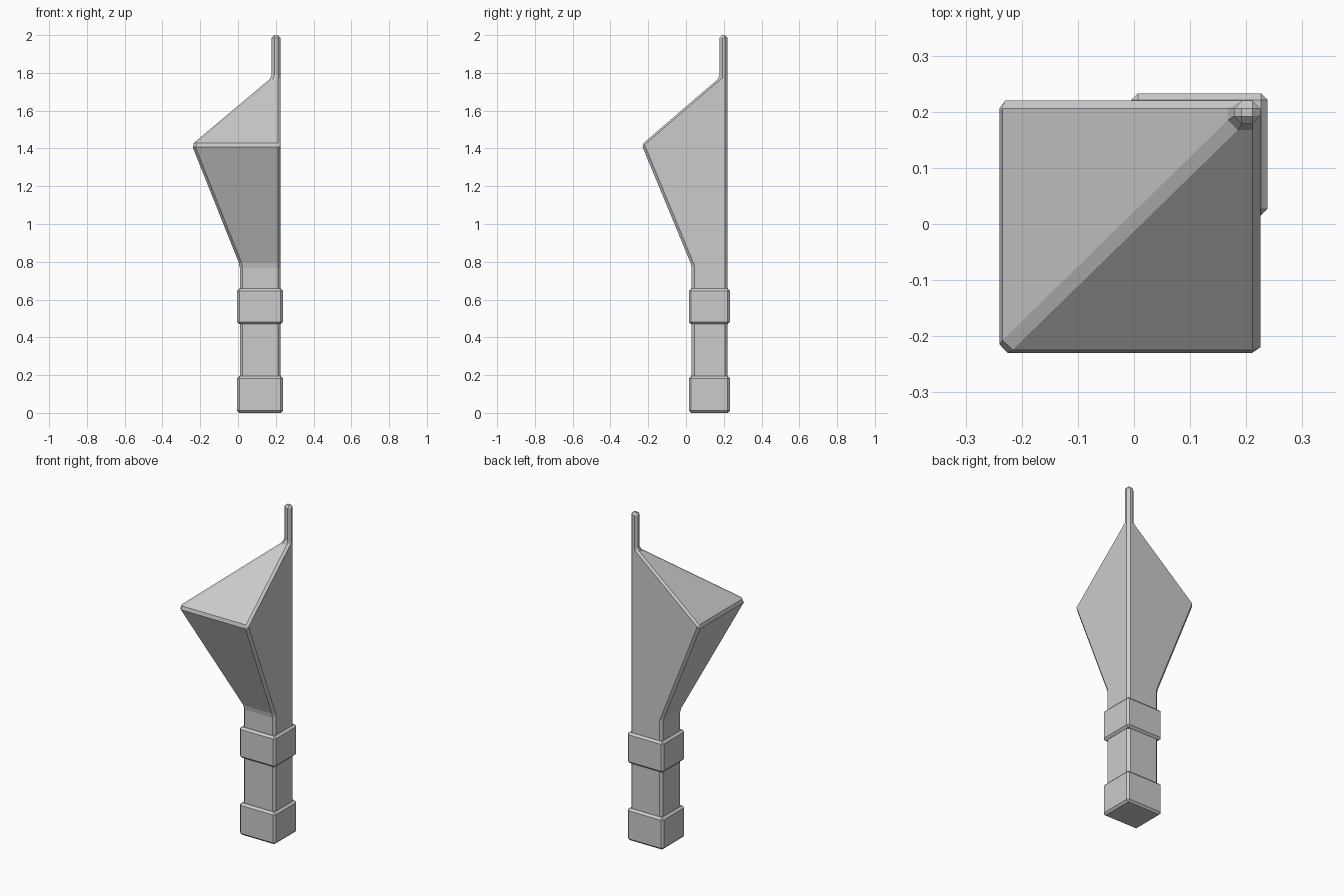
import bpy
import bmesh

cube = bpy.data.objects.get("Cube")
if cube:
    bpy.data.objects.remove(cube, do_unlink=True)

grey = bpy.data.materials.new("plain grey")
grey.use_nodes = True
colour = (0.6, 0.6, 0.6, 1)
grey.diffuse_color = colour
grey.node_tree.nodes["Principled BSDF"].inputs["Base Color"].default_value = colour


def loft(name, rings, bevel):
    """Skin rectangular rings (z, x0, x1, y0, y1), then chamfer the edges."""
    bm = bmesh.new()
    loops = []
    for z, x0, x1, y0, y1 in rings:
        corners = ((x0, y0), (x1, y0), (x1, y1), (x0, y1))
        loops.append([bm.verts.new((x, y, z)) for x, y in corners])
    bm.faces.new(loops[0][::-1])
    bm.faces.new(loops[-1])
    for low, high in zip(loops, loops[1:]):
        for i in range(4):
            j = (i + 1) % 4
            bm.faces.new((low[i], low[j], high[j], high[i]))
    # merge the flat back and side walls into single faces
    bmesh.ops.dissolve_limit(bm, angle_limit=0.01, verts=bm.verts, edges=bm.edges)
    bmesh.ops.recalc_face_normals(bm, faces=bm.faces)
    mesh = bpy.data.meshes.new(name)
    bm.to_mesh(mesh)
    bm.free()
    mesh.materials.append(grey)
    obj = bpy.data.objects.new(name, mesh)
    bpy.context.collection.objects.link(obj)
    mod = obj.modifiers.new("chamfer", 'BEVEL')
    mod.width = bevel
    mod.segments = 1
    mod.limit_method = 'ANGLE'
    mod.angle_limit = 0.17
    return obj


# Shaft, flared wedge head and spike: two flat walls meet at the back left corner
RIGHT, BACK = 0.225, 0.22
profile = [(0.02, 0.01, 0.03), (0.78, 0.01, 0.03), (1.42, -0.245, -0.235),
           (1.775, 0.178, 0.178), (2.0, 0.178, 0.178)]
loft("shaft_and_head", [(z, x, RIGHT, y, BACK) for z, x, y in profile], 0.014)

# Collars around the shaft
for name, z0, z1 in (("base_collar", 0.0, 0.195), ("upper_collar", 0.47, 0.658)):
    loft(name, [(z, -0.005, 0.238, 0.015, 0.233) for z in (z0, z1)], 0.012)
